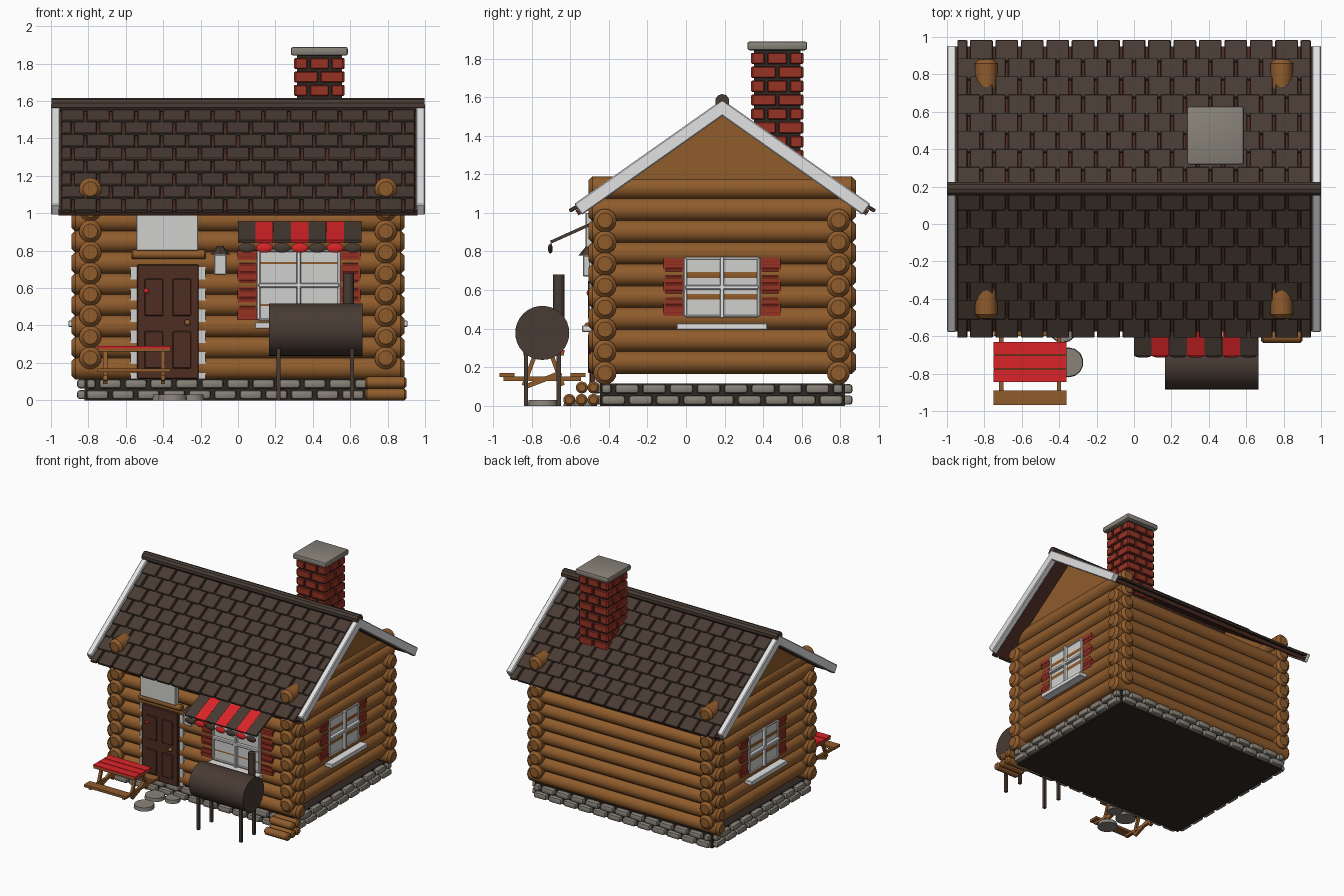
import bpy, bmesh, math
from mathutils import Matrix, Vector, Euler

if "Cube" in bpy.data.objects:
    bpy.data.objects.remove(bpy.data.objects["Cube"])


def material(name, rgb):
    m = bpy.data.materials.new(name)
    lin = [((c / 255 + 0.055) / 1.055) ** 2.4 for c in rgb]
    m.diffuse_color = (*lin, 1)
    m.use_nodes = True
    m.node_tree.nodes["Principled BSDF"].inputs["Base Color"].default_value = m.diffuse_color
    return m


LOG = material("log wood", (144, 92, 44))
ROOF = material("dark shingle", (72, 59, 51))
DOOR = material("door brown", (78, 45, 35))
DARK = material("dark mortar", (48, 40, 35))
STONE = material("grey stone", (136, 131, 121))
BRICK = material("brick red", (152, 50, 36))
RED = material("bright red", (218, 36, 40))
WHITE = material("white trim", (226, 226, 226))
PALE = material("pale grey", (208, 208, 206))


class Part:
    def __init__(self):
        self.bm = bmesh.new()

    def box(self, c, s, rx=0):
        m = Matrix.Translation(c) @ Euler((rx, 0, 0)).to_matrix().to_4x4() @ Matrix.Diagonal((*s, 1))
        bmesh.ops.create_cube(self.bm, size=1, matrix=m)
        return self

    def rod(self, a, b, r, r2=None, seg=16):
        a, b = Vector(a), Vector(b)
        m = Matrix.Translation((a + b) / 2) @ (b - a).to_track_quat('Z', 'Y').to_matrix().to_4x4()
        bmesh.ops.create_cone(self.bm, cap_ends=True, segments=seg, radius1=r,
                              radius2=r if r2 is None else r2, depth=(b - a).length, matrix=m)
        return self

    def log(self, a, b, r):
        a, b = Vector(a), Vector(b)
        d = (b - a).normalized() * r * 0.35
        self.rod(a + d, b - d, r)
        self.rod(a + d, a, r, r * 0.65)
        return self.rod(b - d, b, r, r * 0.65)

    def ball(self, c, s):
        m = Matrix.Translation(c) @ Matrix.Diagonal((*s, 1))
        bmesh.ops.create_uvsphere(self.bm, u_segments=14, v_segments=8, radius=1, matrix=m)
        return self

    def done(self, name, mat, bevel=0, seg=1):
        if bevel:
            bmesh.ops.bevel(self.bm, geom=self.bm.edges[:], offset=bevel, segments=seg,
                            affect='EDGES', profile=0.5)
        me = bpy.data.meshes.new(name)
        self.bm.to_mesh(me)
        self.bm.free()
        me.materials.append(mat)
        ob = bpy.data.objects.new(name, me)
        bpy.context.collection.objects.link(ob)
        return ob


CY, P, R = 0.188, 0.113, 0.06      # house centre in y, log pitch, log radius
YF, YB, XS = -0.42, 0.79, 0.79     # wall centre lines

# Log walls: side logs sit half a log higher than front and back logs
p = Part()
for i in range(8):
    for y in (YF, YB):
        p.log((-0.89, y, 0.17 + i * P), (0.89, y, 0.17 + i * P), R)
p.done("front_back_logs", LOG)
p = Part()
for i in range(9):
    for x in (-XS, XS):
        p.log((x, -0.505, 0.226 + i * P), (x, 0.88, 0.226 + i * P), R)
p.done("side_logs", LOG)

# Gable triangles
p = Part()
for s in (-1, 1):
    tri = [p.bm.verts.new((s * 0.78, y, z)) for y, z in
           ((CY - 0.6, 1.09), (CY + 0.6, 1.09), (CY, 1.53))]
    f = p.bm.faces.new(tri)
    ext = bmesh.ops.extrude_face_region(p.bm, geom=[f])
    bmesh.ops.translate(p.bm, vec=(s * 0.05, 0, 0),
                        verts=[v for v in ext['geom'] if isinstance(v, bmesh.types.BMVert)])
bmesh.ops.recalc_face_normals(p.bm, faces=p.bm.faces[:])
p.done("gables", LOG)

# Stone foundation
Part().box((0, CY, 0.0575), (1.64, 1.27, 0.115)).done("foundation_core", DARK)
p = Part()
for row, z in enumerate((0.03, 0.088)):
    for along_x, half, off in ((True, 0.82, 0.65), (False, 0.635, 0.835)):
        n = 12 if along_x else 9
        pitch = 2 * half / n
        for i in range(n + row):
            a = max(-half, -half + (i - 0.5 * row) * pitch)
            b = min(half, -half + (i + 1 - 0.5 * row) * pitch)
            for s in (-1, 1):
                if along_x:
                    p.box(((a + b) / 2, CY + s * off, z), (b - a - 0.02, 0.05, 0.048))
                else:
                    p.box((s * off, CY + (a + b) / 2, z), (0.05, b - a - 0.02, 0.048))
p.done("foundation_stones", STONE, 0.014, 2)

# Roof slopes, shingles, barge boards, ridge
TH = math.atan(0.705)
C, S = math.cos(TH), math.sin(TH)
deck, shingles, barge = Part(), Part(), Part()
ROWS, COLS, W = 8, 14, 0.136
for s in (-1, 1):
    def on_roof(x, d, h):
        return (x, CY + s * (d * C + h * S), 1.545 - d * S + h * C)
    deck.box(on_roof(0, 0.465, -0.012), (1.92, 0.93, 0.03), -s * TH)
    for r in range(ROWS):
        step = 0.95 / ROWS
        for i in range(COLS + r % 2):
            a = max(-0.952, -0.952 + (i - 0.5 * (r % 2)) * W)
            b = min(0.952, -0.952 + (i + 1 - 0.5 * (r % 2)) * W)
            shingles.box(on_roof((a + b) / 2, (r + 0.5) * step, 0.013),
                         (b - a - 0.014, step + 0.012, 0.02), -s * (TH - 0.09))
    for x in (-0.976, 0.976):
        barge.box(on_roof(x, 0.445, 0), (0.048, 0.94, 0.07), -s * TH)
deck.done("roof_deck", DOOR)
shingles.done("roof_shingles", ROOF, 0.004)
barge.done("barge_boards", WHITE, 0.006)
Part().rod((-0.998, CY, 1.578), (0.998, CY, 1.578), 0.038, seg=10).done("ridge_cap", ROOF)

# Chimney
CX, CHY = 0.435, 0.473
Part().box((CX, CHY, 1.5), (0.24, 0.24, 0.7)).done("chimney_core", DARK)
p = Part()
for r in range(9):
    spans = ((-0.13, -0.007), (0.007, 0.13)) if r % 2 else ((-0.13, -0.065), (-0.05, 0.05), (0.065, 0.13))
    for a, b in spans:
        for s in (-1, 1):
            z = 1.225 + r * 0.072
            p.box((CX + (a + b) / 2, CHY + s * 0.122, z), (b - a, 0.026, 0.058))
            p.box((CX + s * 0.122, CHY + (a + b) / 2, z), (0.026, b - a, 0.058))
p.done("chimney_bricks", BRICK, 0.005)
Part().box((CX, CHY, 1.866), (0.305, 0.31, 0.046)).done("chimney_cap", STONE, 0.012, 2)

# Windows: built facing -y around the origin, then turned into place
def window(name, loc, rot, z0, z1, hw, sill_z):
    zm, h = (z0 + z1) / 2, z1 - z0
    panes = Part().box((0, 0.02, zm), (2 * hw, 0.05, h)).done(name + "_panes", PALE)
    f = Part().box((0, -0.01, zm), (0.022, 0.04, h + 0.02)).box((0, -0.01, zm), (2 * hw, 0.04, 0.022))
    for s in (-1, 1):
        f.box((s * hw, 0, zm), (0.018, 0.03, h))
        f.box((0, 0, zm + s * h / 2), (2 * hw, 0.025, 0.014))
    f.box((0, -0.03, sill_z), (0.47, 0.07, 0.034))
    frame = f.done(name + "_frame", WHITE, 0.004)
    sh = Part()
    for s in (-1, 1):
        x = s * (hw + 0.06)
        sh.box((x, 0.022, zm), (0.108, 0.05, h))
        for k in range(8):
            sh.box((x, 0.005, z0 + (k + 0.5) * h / 8), (0.085, 0.028, 0.016), 0.4)
        for e in (z0 + 0.015, z1 - 0.015):
            sh.box((x, 0.005, e), (0.108, 0.03, 0.03))
    shutters = sh.done(name + "_shutters", BRICK)
    for ob in (panes, frame, shutters):
        ob.location, ob.rotation_euler = loc, (0, 0, rot)


window("front_window", (0.325, -0.474, 0), 0, 0.43, 0.80, 0.215, 0.4)
window("right_window", (0.842, 0.187, 0), math.pi / 2, 0.465, 0.765, 0.19, 0.41)
window("left_window", (-0.842, 0.187, 0), -math.pi / 2, 0.465, 0.765, 0.19, 0.41)

# Striped awning with scalloped edge
for mat, name, odd in ((ROOF, "dark", 0), (RED, "red", 1)):
    p = Part()
    for i in range(odd, 7, 2):
        x = 0.047 + i * 0.0945
        p.box((x, -0.56, 0.912), (0.0935, 0.31, 0.016), math.atan(0.45))
        p.ball((x, -0.703, 0.815), (0.046, 0.012, 0.026))
    p.done("awning_" + name + "_stripes", mat)

# Door, frame, lintel, sign, lantern
Part().box((-0.375, -0.45, 0.43), (0.40, 0.05, 0.63)).done("door_surround", PALE)
p = Part().box((-0.375, -0.47, 0.42), (0.33, 0.06, 0.61))
for x in (-0.45, -0.30):
    for z, h in ((0.27, 0.20), (0.55, 0.20)):
        p.box((x, -0.5, z), (0.10, 0.016, h))
p.done("door", DOOR, 0.005)
Part().ball((-0.27, -0.51, 0.415), (0.017, 0.017, 0.017)).done("door_knob", LOG)
Part().ball((-0.49, -0.505, 0.585), (0.014, 0.01, 0.014)).done("door_ornament", RED)
Part().log((-0.57, -0.49, 0.78), (-0.17, -0.49, 0.78), 0.025).done("door_lintel", LOG)
Part().box((-0.378, -0.50, 0.90), (0.33, 0.04, 0.2)).done("blank_sign", PALE, 0.004)
Part().box((-0.095, -0.505, 0.725), (0.068, 0.06, 0.11)).done("lantern_glass", PALE, 0.006)
Part().rod((-0.095, -0.505, 0.78), (-0.095, -0.505, 0.825), 0.052, 0.015, 8).done("lantern_cap", ROOF)

# Barrel grill
p = Part().rod((0.165, -0.745, 0.378), (0.665, -0.745, 0.378), 0.14, seg=32)
p.rod((0.59, -0.66, 0.4), (0.59, -0.66, 0.68), 0.029)
for x in (0.217, 0.61):
    for y in (-0.83, -0.66):
        p.box((x, y, 0.15), (0.022, 0.022, 0.3))
p.done("barrel_grill", ROOF)

# Picnic table
TX = -0.555
p = Part()
for i in range(3):
    p.box((TX, -0.665 - i * 0.073, 0.283), (0.39, 0.068, 0.012))
p.done("table_top", RED)
p = Part().box((TX, -0.738, 0.269), (0.388, 0.21, 0.018))
for y in (-0.928, -0.56):
    p.box((TX, y, 0.16), (0.39, 0.078, 0.02))
for x in (TX - 0.155, TX + 0.155):
    p.box((x, -0.745, 0.14), (0.022, 0.40, 0.022))
    p.box((x, -0.74, 0.135), (0.022, 0.2, 0.025), 0.37)
    for s in (-1, 1):
        p.box((x, -0.74 + s * 0.07, 0.19), (0.022, 0.022, 0.18), s * 0.35)
p.done("table_frame_and_benches", LOG)

# Stepping stones and firewood
p = Part()
for x, y, r in ((-0.38, -0.555, 0.08), (-0.35, -0.74, 0.08), (-0.24, -0.52, 0.06)):
    p.rod((x, y, 0), (x, y, 0.03), r, r * 0.95, 14)
p.done("stepping_stones", STONE)
p = Part()
for y, z in ((-0.605, 0.031), (-0.542, 0.031), (-0.48, 0.031), (-0.54, 0.095), (-0.48, 0.095)):
    p.log((0.68, y, z), (0.9, y, z), 0.031)
p.done("firewood", LOG)

# Smooth curved surfaces, keep hard edges
for ob in bpy.context.scene.objects:
    ob.select_set(True)
    bpy.context.view_layer.objects.active = ob
bpy.ops.object.shade_smooth_by_angle(angle=math.radians(35))
